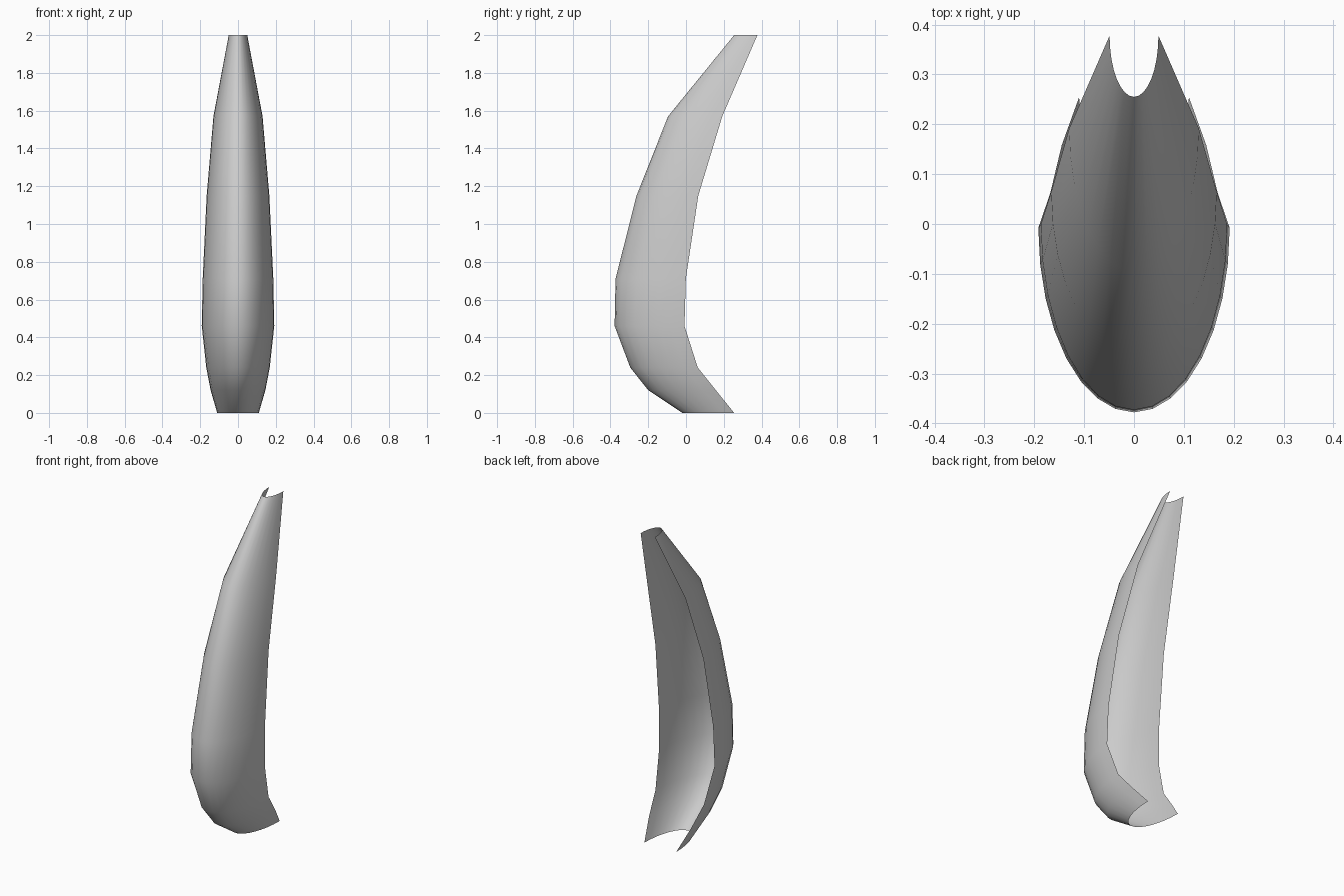
import bpy
import bmesh
from math import sin, cos, pi

if "Cube" in bpy.data.objects:
    bpy.data.objects.remove(bpy.data.objects["Cube"])

SEGMENTS = 16

# Stations up the shell: height, front ridge y, rear edge y, half width
stations = [
    (0.00, -0.020, 0.255, 0.110),
    (0.12, -0.200, 0.158, 0.145),
    (0.24, -0.295, 0.062, 0.168),
    (0.46, -0.378, -0.008, 0.192),
    (0.71, -0.373, -0.001, 0.187),
    (1.15, -0.262, 0.065, 0.166),
    (1.57, -0.095, 0.192, 0.130),
    (2.00, 0.255, 0.378, 0.049),
]

# Curved shell: half-ellipse sections lofted together, open at back and ends
bm = bmesh.new()
rows = []
for z, front, back, half in stations:
    row = []
    for i in range(SEGMENTS + 1):
        a = -pi / 2 + pi * i / SEGMENTS
        row.append(bm.verts.new((half * sin(a), back - (back - front) * cos(a), z)))
    rows.append(row)
for low, high in zip(rows, rows[1:]):
    for i in range(SEGMENTS):
        bm.faces.new((low[i], low[i + 1], high[i + 1], high[i])).smooth = True

mesh = bpy.data.meshes.new("curved_shell")
bm.to_mesh(mesh)
bm.free()
shell = bpy.data.objects.new("curved_shell", mesh)
bpy.context.collection.objects.link(shell)
